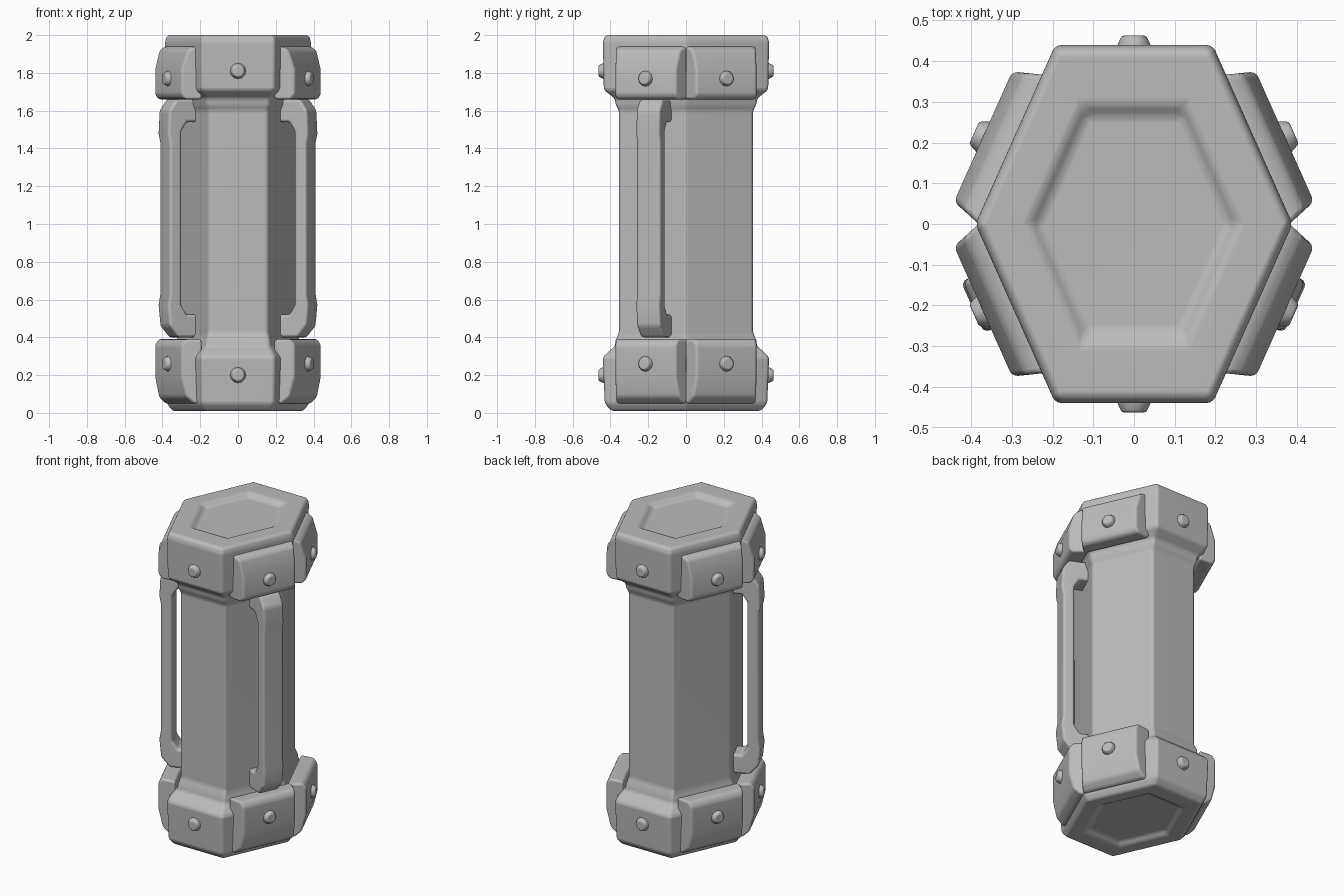
import bpy, bmesh, math

cube = bpy.data.objects.get("Cube")
if cube:
    bpy.data.objects.remove(cube, do_unlink=True)

grey = bpy.data.materials.new("plain_grey")
grey.use_nodes = True
grey.diffuse_color = (0.5, 0.5, 0.5, 1)
bsdf = grey.node_tree.nodes["Principled BSDF"]
bsdf.inputs["Base Color"].default_value = grey.diffuse_color
bsdf.inputs["Roughness"].default_value = 0.6

# Hexagon proportions, relative to the half depth
APEX, FLAT = 0.886, 0.44
SLANT = math.hypot(1, APEX - FLAT)
COS, SIN = 1 / SLANT, (APEX - FLAT) / SLANT


def finish(name, bm, width, segments=3, angle=20):
    bmesh.ops.recalc_face_normals(bm, faces=bm.faces)
    mesh = bpy.data.meshes.new(name)
    bm.to_mesh(mesh)
    bm.free()
    mesh.materials.append(grey)
    mesh.polygons.foreach_set("use_smooth", [True] * len(mesh.polygons))
    obj = bpy.data.objects.new(name, mesh)
    bpy.context.collection.objects.link(obj)
    bevel = obj.modifiers.new("soft_edges", "BEVEL")
    bevel.width = width
    bevel.segments = segments
    bevel.limit_method = "ANGLE"
    bevel.angle_limit = math.radians(angle)
    obj.modifiers.new("weighted_normals", "WEIGHTED_NORMAL").keep_sharp = True
    return obj


def loft(bm, rings, cap=True):
    rows = [[bm.verts.new(p) for p in ring] for ring in rings]
    count = len(rows[0])
    for low, high in zip(rows, rows[1:]):
        for i in range(count):
            j = (i + 1) % count
            bm.faces.new((low[i], low[j], high[j], high[i]))
    bm.faces.new(rows[0][::-1])
    bm.faces.new(rows[-1])


def hexagon(z, r):
    pts = [(APEX, 0), (FLAT, 1), (-FLAT, 1), (-APEX, 0), (-FLAT, -1), (FLAT, -1)]
    return [(x * r, y * r, z) for x, y in pts]


def side_point(sx, sy, n, t, z):
    """Point n outward and t toward the apex of a slanted side."""
    return (sx * (n * COS + t * SIN), sy * (n * SIN - t * COS), z)


def side_prism(name, sx, sy, outline, t_mid, half, taper, width):
    """Extrude an (outward, height) outline along a slanted side."""
    base = min(n for n, z in outline)
    rings = [[side_point(sx, sy, n, t_mid + d * (half - taper * (n - base)), z)
              for n, z in outline] for d in (-1, 1)]
    bm = bmesh.new()
    loft(bm, rings)
    finish(name, bm, width)


def bolt(name, place, n, height):
    """Tapered round stud standing on a side face."""
    bm = bmesh.new()
    rings = []
    for out, r in ((n - 0.03, 0.042), (n, 0.042), (n + height, 0.03)):
        rings.append([place(out, r * math.cos(a), r * math.sin(a))
                      for a in (math.tau * i / 12 for i in range(12))])
    loft(bm, rings)
    finish(name, bm, 0.006, 2, 40)


# Core: recessed ends, heavy caps, collars and the shaft
profile = [(0.035, 0.26), (0.012, 0.295), (0.01, 0.395), (0.05, 0.43),
           (0.295, 0.44), (0.33, 0.405), (0.35, 0.377), (0.385, 0.372),
           (0.425, 0.355), (1.60, 0.355), (1.63, 0.372), (1.665, 0.377),
           (1.71, 0.435), (1.97, 0.44), (2.0, 0.425), (2.0, 0.295), (1.975, 0.262)]
bm = bmesh.new()
loft(bm, [hexagon(z, r) for z, r in profile])
finish("hexagonal_body", bm, 0.014)

# Armour plates and studs on the four slanted sides, top and bottom
upper = [(0.32, 1.66), (0.405, 1.66), (0.426, 1.685), (0.426, 1.82),
         (0.395, 1.92), (0.36, 1.94), (0.32, 1.94)]
lower = [(0.32, 0.05), (0.36, 0.05), (0.40, 0.085), (0.426, 0.19),
         (0.426, 0.36), (0.405, 0.39), (0.32, 0.39)]
T_PLATE = -0.045
for sx, side in ((1, "left"), (-1, "right")):
    for sy, end in ((-1, "front"), (1, "back")):
        tag = f"{end}_{side}"
        for level, outline, zb in (("upper", upper, 1.77), ("lower", lower, 0.26)):
            side_prism(f"{level}_plate_{tag}", sx, sy, outline, T_PLATE, 0.21, 0.33, 0.014)
            bolt(f"{level}_stud_{tag}",
                 lambda n, a, b: side_point(sx, sy, n, T_PLATE + a, zb + b), 0.424, 0.026)

# Studs on the flat front and back
for sy, end in ((-1, "front"), (1, "back")):
    for level, zb in (("upper", 1.81), ("lower", 0.2)):
        bolt(f"{level}_stud_{end}", lambda n, a, b: (a, sy * n, zb + b), 0.437, 0.026)

# Grab handles on the two front slanted sides
grip = [(0.27, 0.40), (0.385, 0.40), (0.435, 0.46), (0.446, 0.57), (0.436, 0.63),
        (0.436, 1.43), (0.446, 1.48), (0.44, 1.60), (0.40, 1.66), (0.27, 1.66),
        (0.27, 1.54), (0.335, 1.54), (0.367, 1.49), (0.367, 0.57), (0.335, 0.52),
        (0.27, 0.52)]
for sx, side in ((1, "left"), (-1, "right")):
    side_prism(f"handle_{side}", sx, -1, grip, -0.025, 0.069, 0, 0.016)
